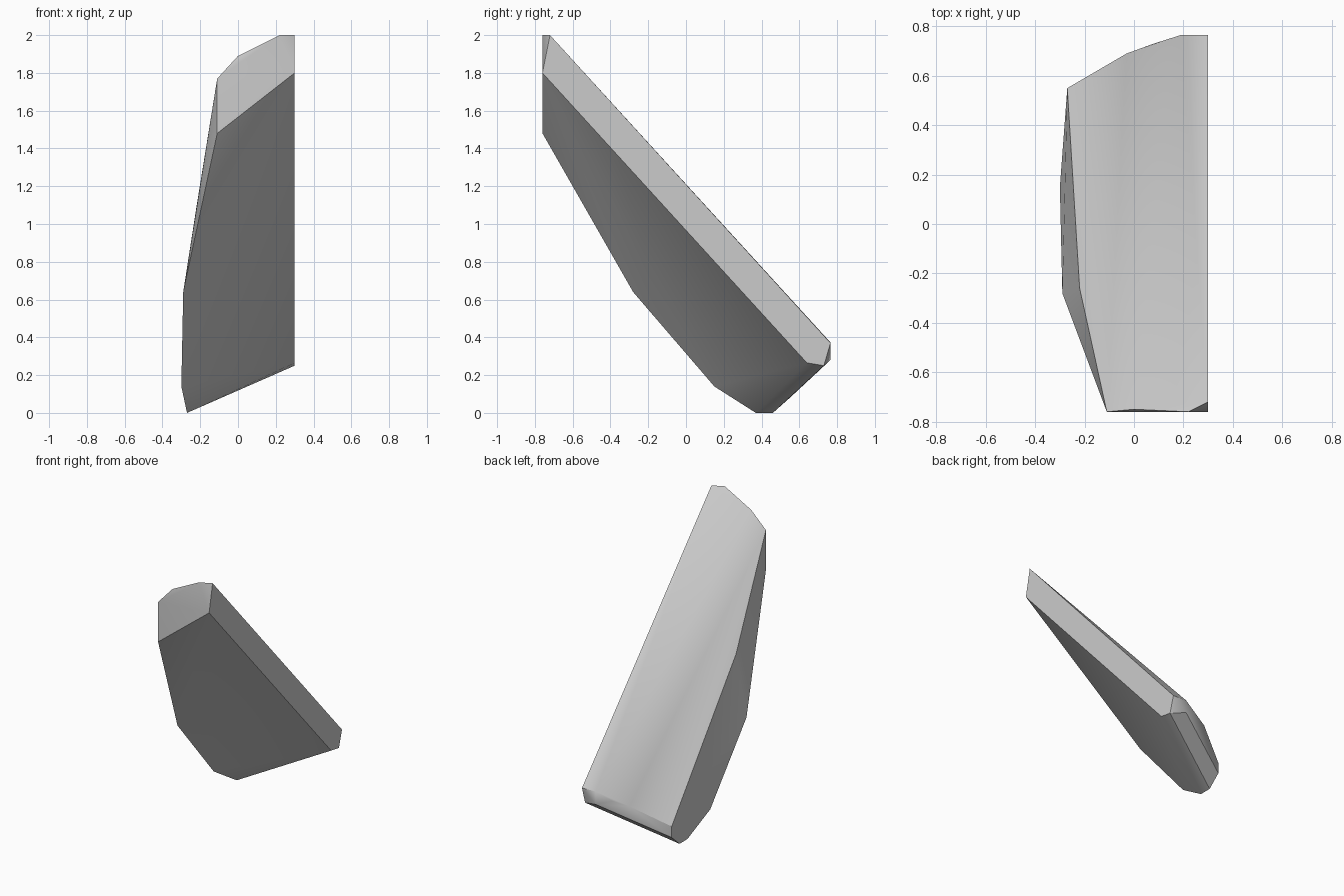
import bpy
import bmesh
import math

cube = bpy.data.objects.get("Cube")
if cube:
    bpy.data.objects.remove(cube, do_unlink=True)

# Plain grey stone
stone = bpy.data.materials.new("stone_grey")
stone.use_nodes = True
grey = (0.6, 0.6, 0.6, 1)
stone.diffuse_color = grey
stone.node_tree.nodes["Principled BSDF"].inputs["Base Color"].default_value = grey

# Corner outlines of the leaning slab
upper_end = [(-.11, -.76, 1.48), (-.11, -.76, 1.77), (0, -.75, 1.89),
             (.22, -.76, 2), (.3, -.72, 2), (.3, -.76, 1.8)]
outer_edge = [(-.22, -.26, 1.09), (-.265, .33, .36),
              (-.29, -.28, .64), (-.3, .15, .14)]
lower_end = [(-.27, .55, .16), (-.03, .69, .295), (.08, .73, .32),
             (.19, .765, .373), (.3, .765, .37)]
foot = [(-.27, .55, .08), (-.27, .46, 0), (-.27, .37, 0),
        (.19, .765, .28), (.3, .73, .25), (.3, .64, .265)]

# Wrap the outlines into one solid shard
bm = bmesh.new()
for point in upper_end + outer_edge + lower_end + foot:
    bm.verts.new(point)
bmesh.ops.convex_hull(bm, input=bm.verts[:])
loose = [v for v in bm.verts if not v.link_faces]
bmesh.ops.delete(bm, geom=loose, context='VERTS')
bmesh.ops.dissolve_limit(bm, angle_limit=math.radians(1),
                         verts=bm.verts[:], edges=bm.edges[:])
bmesh.ops.recalc_face_normals(bm, faces=bm.faces[:])

mesh = bpy.data.meshes.new("slab_shard")
bm.to_mesh(mesh)
bm.free()
mesh.materials.append(stone)
slab = bpy.data.objects.new("slab_shard", mesh)
bpy.context.collection.objects.link(slab)

# Soften shallow creases, keep the broken edges sharp
bpy.ops.object.select_all(action='DESELECT')
slab.select_set(True)
bpy.context.view_layer.objects.active = slab
bpy.ops.object.shade_smooth_by_angle(angle=math.radians(30))
